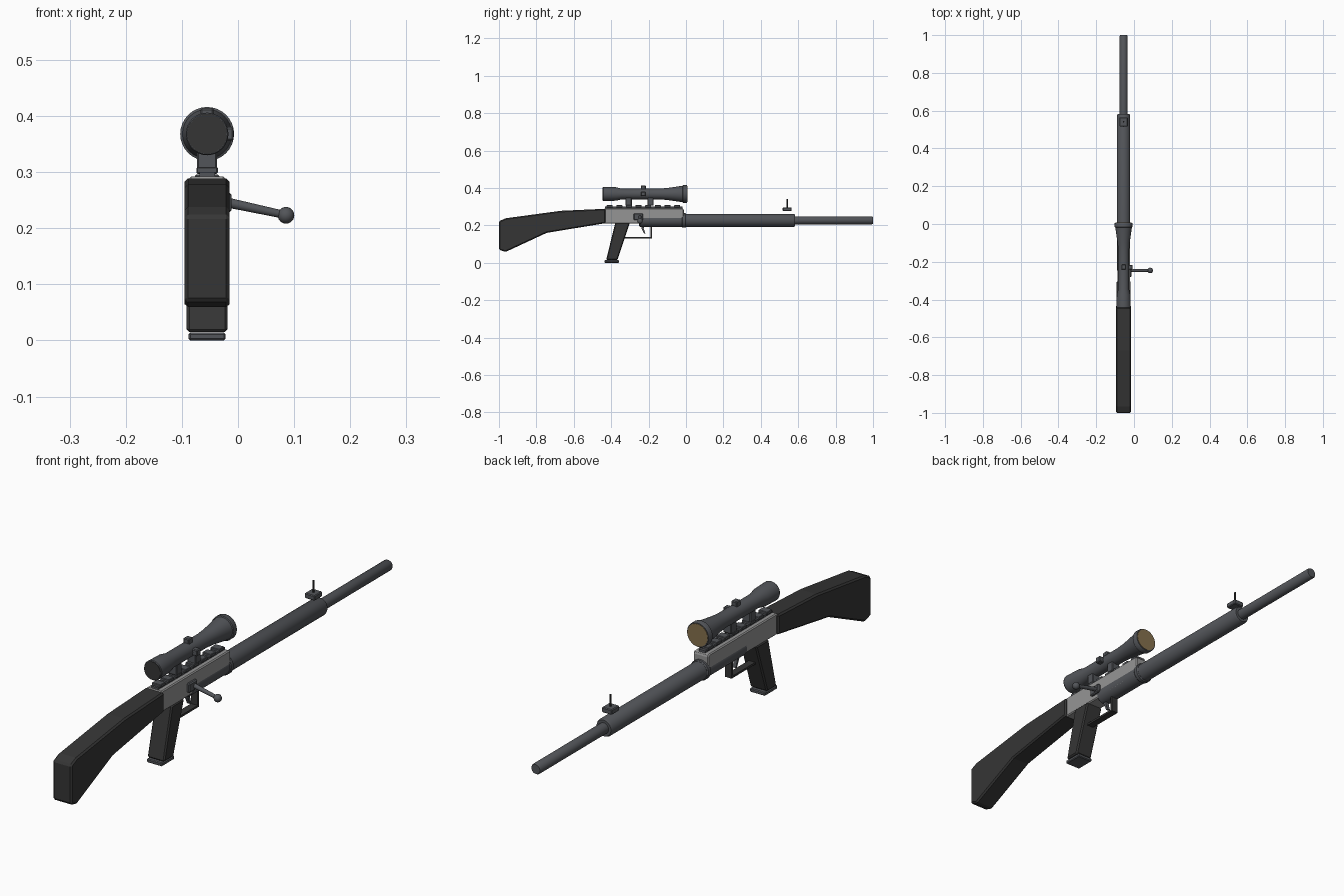
import bpy, bmesh, math
from mathutils import Vector, Matrix

if "Cube" in bpy.data.objects:
    bpy.data.objects.remove(bpy.data.objects["Cube"])

CX = -0.055  # centre plane of the body


def mat(name, r, g, b):
    m = bpy.data.materials.new(name)
    m.diffuse_color = (r, g, b, 1)
    m.use_nodes = True
    m.node_tree.nodes["Principled BSDF"].inputs["Base Color"].default_value = m.diffuse_color
    return m


BLACK = mat("black_polymer", 0.036, 0.036, 0.036)
STEEL = mat("dark_steel", 0.085, 0.09, 0.10)
GREY = mat("light_grey_metal", 0.30, 0.30, 0.30)
LENS = mat("amber_glass", 0.24, 0.165, 0.075)


def finish(name, bm, material, bevel=0, smooth=False):
    bmesh.ops.recalc_face_normals(bm, faces=bm.faces)
    me = bpy.data.meshes.new(name)
    bm.to_mesh(me)
    bm.free()
    me.materials.append(material)
    ob = bpy.data.objects.new(name, me)
    bpy.context.collection.objects.link(ob)
    if bevel:
        mod = ob.modifiers.new("bevel", 'BEVEL')
        mod.width = bevel
        mod.segments = 1
        mod.limit_method = 'ANGLE'
    if smooth:
        bpy.ops.object.select_all(action='DESELECT')
        bpy.context.view_layer.objects.active = ob
        ob.select_set(True)
        bpy.ops.object.shade_smooth_by_angle(angle=math.radians(35))
    return ob


def box(name, x, y, z, material, bevel=0):
    """Box from (min, max) ranges."""
    bm = bmesh.new()
    bmesh.ops.create_cube(bm, size=1)
    for v in bm.verts:
        v.co = [r[0] if c < 0 else r[1] for c, r in zip(v.co, (x, y, z))]
    return finish(name, bm, material, bevel)


def slab(name, profile, hw, material, bevel=0):
    """Side profile (y, z) extruded across the body width."""
    bm = bmesh.new()
    f = bm.faces.new([bm.verts.new((CX - hw, y, z)) for y, z in profile])
    ext = bmesh.ops.extrude_face_region(bm, geom=[f])
    for g in ext['geom']:
        if isinstance(g, bmesh.types.BMVert):
            g.co.x += 2 * hw
    return finish(name, bm, material, bevel)


def lathe(name, profile, z, material, n=32):
    """Profile (y, radius) turned about a lengthwise axis."""
    bm = bmesh.new()
    rings = []
    for y, r in profile:
        rings.append([bm.verts.new((CX + r * math.cos(2 * math.pi * i / n), y,
                                    z + r * math.sin(2 * math.pi * i / n))) for i in range(n)])
    for a, b in zip(rings, rings[1:]):
        for i in range(n):
            j = (i + 1) % n
            bm.faces.new((a[i], a[j], b[j], b[i]))
    bm.faces.new(rings[0])
    bm.faces.new(rings[-1])
    return finish(name, bm, material, smooth=True)


def rod(name, a, b, r1, r2, material, n=16):
    a, b = Vector(a), Vector(b)
    d = b - a
    bm = bmesh.new()
    m = Matrix.Translation((a + b) / 2) @ d.to_track_quat('Z', 'Y').to_matrix().to_4x4()
    bmesh.ops.create_cone(bm, cap_ends=True, segments=n, radius1=r1, radius2=r2,
                          depth=d.length, matrix=m)
    return finish(name, bm, material, smooth=True)


def centred(hw):
    return (CX - hw, CX + hw)


# Stock, receiver and grip
slab("stock", [(-1.0, 0.07), (-1.0, 0.222), (-0.965, 0.238), (-0.67, 0.278), (-0.43, 0.289),
               (-0.43, 0.212), (-0.745, 0.16), (-0.965, 0.058)], 0.04, BLACK, 0.006)
slab("receiver", [(-0.437, 0.21), (-0.437, 0.292), (-0.018, 0.292), (-0.012, 0.286),
                  (-0.012, 0.21)], 0.0325, GREY, 0.004)
slab("grip", [(-0.378, 0.215), (-0.30, 0.215), (-0.367, 0.015), (-0.427, 0.015)],
     0.0365, BLACK, 0.005)
box("grip_base_plate", centred(0.033), (-0.435, -0.358), (0, 0.014), STEEL, 0.003)

# Barrel
lathe("barrel_shroud", [(-0.25, 0.03), (-0.245, 0.035), (0.575, 0.035), (0.583, 0.031)], 0.227, STEEL)
lathe("shroud_collar", [(-0.022, 0.036), (-0.018, 0.039), (-0.004, 0.039), (0, 0.036)], 0.227, STEEL)
lathe("barrel", [(0.57, 0.021), (0.995, 0.021), (1.0, 0.018)], 0.227, STEEL)

# Front sight
box("front_sight_base", centred(0.022), (0.517, 0.565), (0.276, 0.296), STEEL, 0.003)
rod("front_sight_post", (CX, 0.541, 0.29), (CX, 0.541, 0.342), 0.004, 0.004, BLACK, 8)

# Rail with teeth
box("rail_base", centred(0.014), (-0.432, -0.02), (0.288, 0.3), STEEL)
for i in range(8):
    y = -0.408 + i * 0.0515
    box(f"rail_tooth_{i + 1}", centred(0.019), (y - 0.016, y + 0.016), (0.297, 0.309), STEEL, 0.002)

# Scope
SZ = 0.368
lathe("scope_tube", [(-0.445, 0.036), (-0.442, 0.038), (-0.375, 0.036), (-0.345, 0.029),
                     (-0.14, 0.029), (-0.1, 0.032), (-0.018, 0.044), (-0.016, 0.048),
                     (0.003, 0.048), (0.006, 0.046)], SZ, STEEL)
lathe("scope_front_lens", [(0.004, 0.043), (0.0075, 0.043)], SZ, LENS)
lathe("scope_rear_lens", [(-0.447, 0.035), (-0.443, 0.035)], SZ, BLACK)
for i, y in enumerate((-0.307, -0.19)):
    box(f"scope_mount_{i + 1}", centred(0.018), (y - 0.017, y + 0.017), (0.306, 0.352), STEEL, 0.003)
box("scope_top_turret", centred(0.012), (-0.241, -0.215), (0.385, 0.414), STEEL, 0.003)
box("scope_side_turret", (CX + 0.02, CX + 0.047), (-0.24, -0.216), (0.356, 0.38), STEEL, 0.003)

# Bolt handle
box("bolt_base", (CX + 0.02, -0.012), (-0.28, -0.229), (0.228, 0.264), STEEL, 0.004)
rod("bolt_arm", (-0.025, -0.246, 0.247), (0.08, -0.246, 0.2245), 0.009, 0.007, STEEL)
bm = bmesh.new()
bmesh.ops.create_uvsphere(bm, u_segments=20, v_segments=12, radius=0.0148,
                          matrix=Matrix.Translation((0.0855, -0.246, 0.223)))
finish("bolt_knob", bm, STEEL, smooth=True)

# Trigger and guard
box("guard_bottom", centred(0.014), (-0.33, -0.181), (0.131, 0.139), BLACK)
box("guard_front", centred(0.014), (-0.189, -0.181), (0.131, 0.212), BLACK)
slab("trigger", [(-0.245, 0.215), (-0.222, 0.215), (-0.226, 0.185), (-0.217, 0.156),
                 (-0.224, 0.156), (-0.238, 0.185)], 0.007, STEEL)
